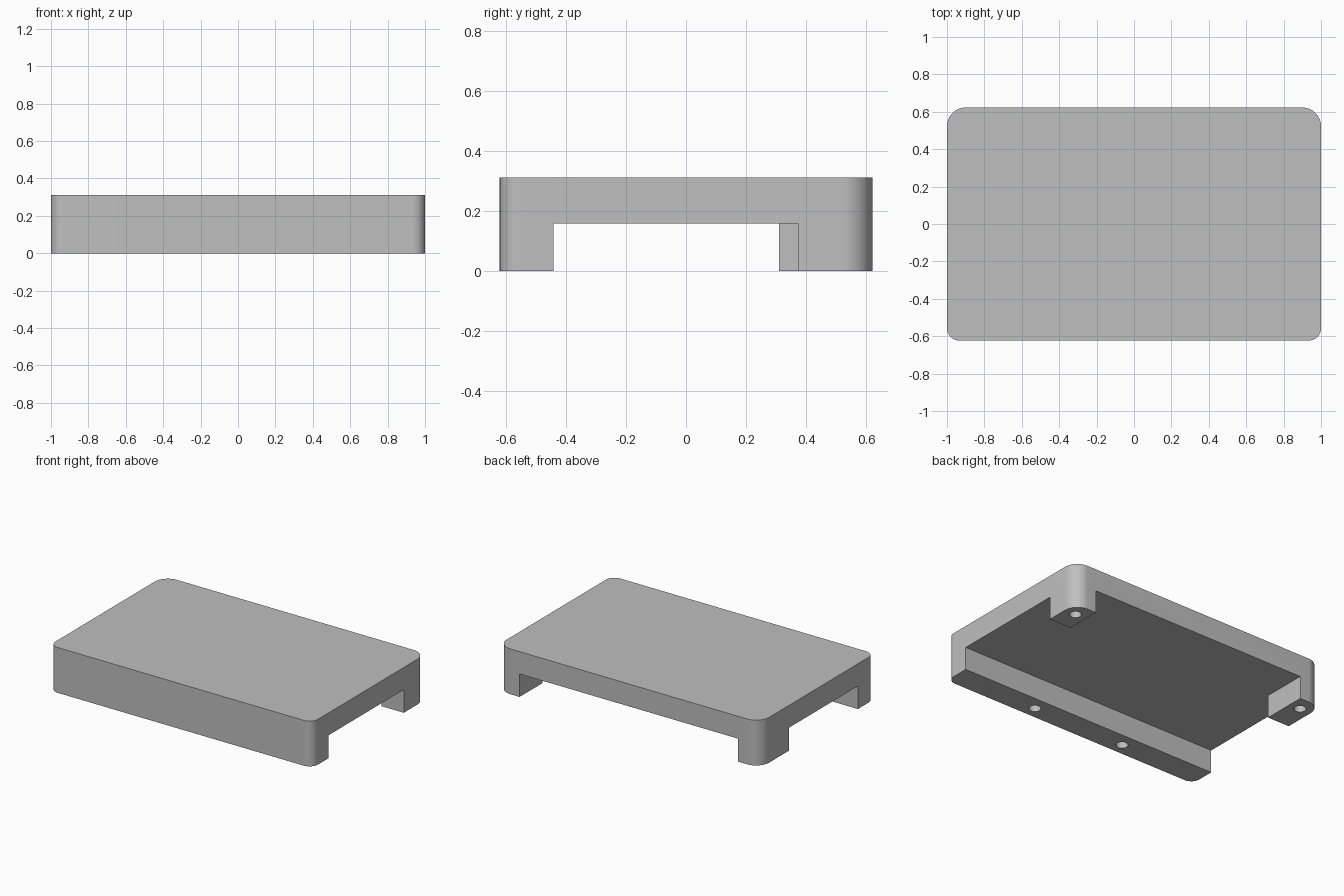
import bpy, bmesh, math

WIDTH, DEPTH, HEIGHT = 2.0, 1.245, 0.312
HX, HY = WIDTH / 2, DEPTH / 2
RECESS_Z = 0.158

if "Cube" in bpy.data.objects:
    bpy.data.objects.remove(bpy.data.objects["Cube"], do_unlink=True)

grey = bpy.data.materials.new("plain_grey")
grey.use_nodes = True
grey.diffuse_color = (0.52, 0.52, 0.52, 1)
grey.node_tree.nodes["Principled BSDF"].inputs["Base Color"].default_value = (0.52, 0.52, 0.52, 1)


def prism(name, outline, z0, z1):
    """Extrude a flat counter-clockwise outline from z0 to z1."""
    bm = bmesh.new()
    base = bm.faces.new([bm.verts.new((x, y, z0)) for x, y in outline])
    grown = bmesh.ops.extrude_face_region(bm, geom=[base])["geom"]
    top = [v for v in grown if isinstance(v, bmesh.types.BMVert)]
    bmesh.ops.translate(bm, verts=top, vec=(0, 0, z1 - z0))
    bmesh.ops.recalc_face_normals(bm, faces=bm.faces)
    mesh = bpy.data.meshes.new(name)
    bm.to_mesh(mesh)
    bm.free()
    mesh.materials.append(grey)
    obj = bpy.data.objects.new(name, mesh)
    bpy.context.collection.objects.link(obj)
    return obj


def arc(cx, cy, radius, start, sweep, steps):
    """Points along a circular arc, angles in degrees."""
    angles = [math.radians(start + sweep * i / steps) for i in range(steps + 1)]
    return [(cx + radius * math.cos(a), cy + radius * math.sin(a)) for a in angles]


def cut(target, cutter):
    """Subtract a cutter, then discard it."""
    mod = target.modifiers.new("cut", "BOOLEAN")
    mod.operation = "DIFFERENCE"
    mod.solver = "EXACT"
    mod.object = cutter
    cutter.hide_render = True
    bpy.ops.object.select_all(action="DESELECT")
    target.select_set(True)
    bpy.context.view_layer.objects.active = target
    bpy.ops.object.modifier_apply(modifier=mod.name)
    bpy.data.objects.remove(cutter, do_unlink=True)


# Slab with wider rounding on the back corners than the front
outline = []
for sx, sy, radius, start in ((1, 1, 0.1, 0), (-1, 1, 0.1, 90),
                              (-1, -1, 0.065, 180), (1, -1, 0.065, 270)):
    outline += arc(sx * (HX - radius), sy * (HY - radius), radius, start, 90, 16)
cover = prism("cover_body", outline, 0, HEIGHT)

# Underside recess, leaving a front rail and two back feet of unequal depth
rail_y, foot_x, left_foot_y, right_foot_y = -0.442, 0.832, 0.375, 0.31
recess = [(-1.2, rail_y), (1.2, rail_y), (1.2, left_foot_y), (foot_x, left_foot_y),
          (foot_x, 0.8), (-foot_x, 0.8), (-foot_x, right_foot_y), (-1.2, right_foot_y)]
cut(cover, prism("recess_cutter", recess, -0.1, RECESS_Z))

# Blind screw holes in the rail and the feet
for x, y in ((0.355, -0.54), (-0.355, -0.54), (0.915, 0.52), (-0.915, 0.52)):
    circle = arc(x, y, 0.038, 0, 360, 32)[:-1]
    cut(cover, prism("hole_cutter", circle, -0.1, 0.12))

# Smooth the rounded walls, keep edges sharp
bpy.ops.object.select_all(action="DESELECT")
cover.select_set(True)
bpy.context.view_layer.objects.active = cover
bpy.ops.object.shade_smooth_by_angle(angle=math.radians(30))
